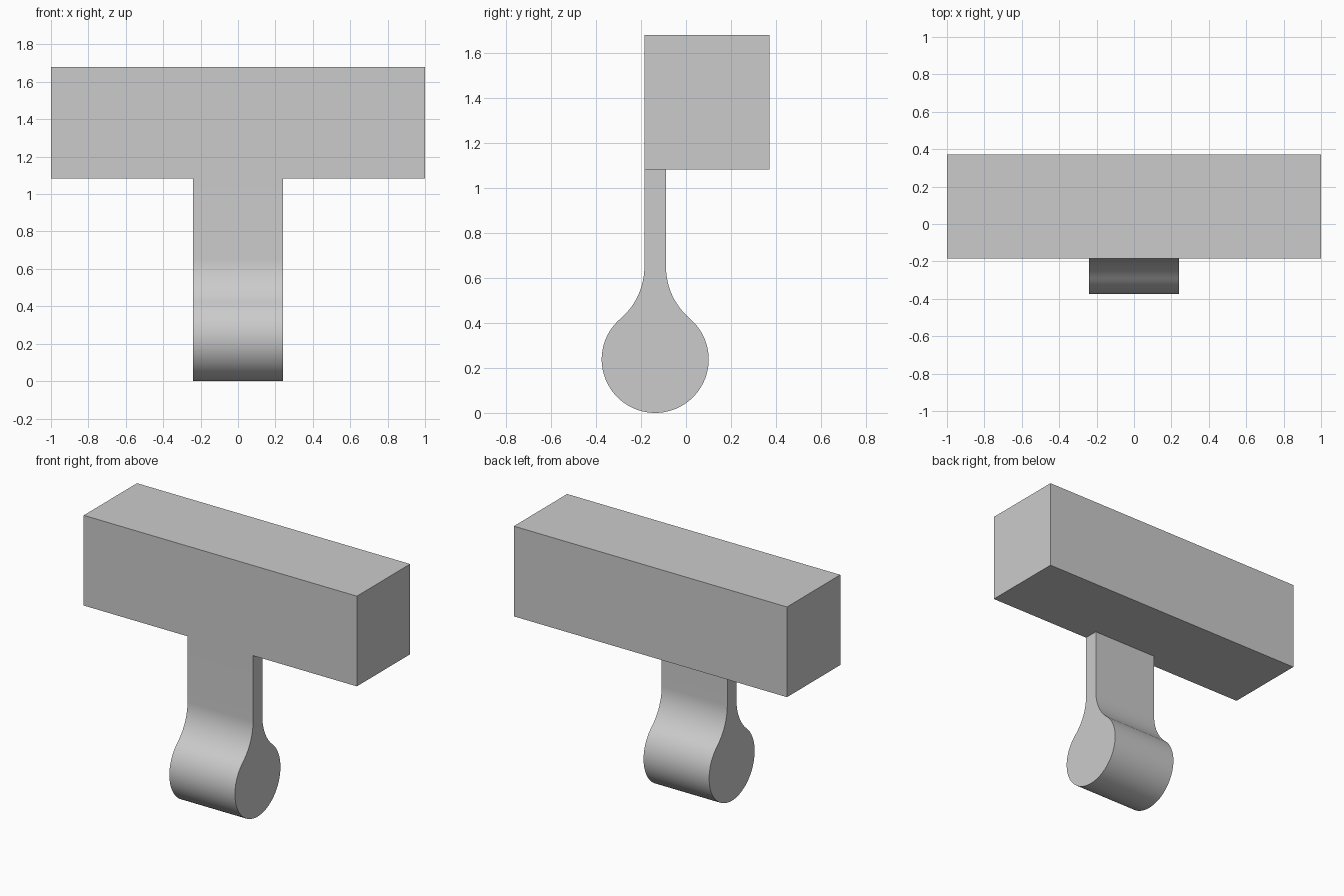
import bpy, bmesh
from math import sqrt, atan2, sin, cos, pi
from mathutils import Vector

cube = bpy.data.objects.get("Cube")
if cube:
    bpy.data.objects.remove(cube, do_unlink=True)

# Single material
grey = bpy.data.materials.new("light_grey")
grey.use_nodes = True
COLOUR = (0.6, 0.6, 0.6, 1)
grey.diffuse_color = COLOUR
grey.node_tree.nodes["Principled BSDF"].inputs["Base Color"].default_value = COLOUR


def extrude_profile(name, points, half_width, smooth=False):
    """Extrude a closed (y, z) outline symmetrically along x."""
    bm = bmesh.new()
    face = bm.faces.new([bm.verts.new((-half_width, y, z)) for y, z in points])
    result = bmesh.ops.extrude_face_region(bm, geom=[face])
    verts = [v for v in result["geom"] if isinstance(v, bmesh.types.BMVert)]
    bmesh.ops.translate(bm, verts=verts, vec=(2 * half_width, 0, 0))
    bmesh.ops.recalc_face_normals(bm, faces=bm.faces)
    mesh = bpy.data.meshes.new(name)
    bm.to_mesh(mesh)
    bm.free()
    mesh.materials.append(grey)
    obj = bpy.data.objects.new(name, mesh)
    bpy.context.collection.objects.link(obj)
    if smooth:
        bpy.ops.object.select_all(action="DESELECT")
        obj.select_set(True)
        bpy.context.view_layer.objects.active = obj
        bpy.ops.object.shade_smooth_by_angle(angle=pi / 6)
    return obj


def arc(centre, radius, start, end, steps):
    """Points along an arc, both ends included."""
    angles = [start + (end - start) * i / steps for i in range(steps + 1)]
    return [centre + radius * Vector((cos(a), sin(a))) for a in angles]


# Crossbar block
FRONT, BACK, BASE, TOP = -0.185, 0.372, 1.083, 1.68
extrude_profile("crossbar", [(FRONT, BASE), (BACK, BASE), (BACK, TOP), (FRONT, TOP)], 1.0)

# Stem flaring through tangent fillets into a round bulb
half, radius, fillet_z = 0.048, 0.238, 0.65
bulb = Vector((FRONT + half, radius))
rise = fillet_z - radius
fillet = (half**2 + rise**2 - radius**2) / (2 * (radius - half))
hub = bulb + Vector((half + fillet, rise))
tangent = atan2(rise, half + fillet)

right = arc(bulb, radius, -pi / 2, tangent, 32)
right += arc(hub, fillet, pi + tangent, pi, 14)[1:]
right.append(Vector((bulb.x + half, BASE)))
left = [Vector((2 * bulb.x - p.x, p.y)) for p in reversed(right[1:])]
extrude_profile("stem_and_bulb", right + left, 0.24, smooth=True)
